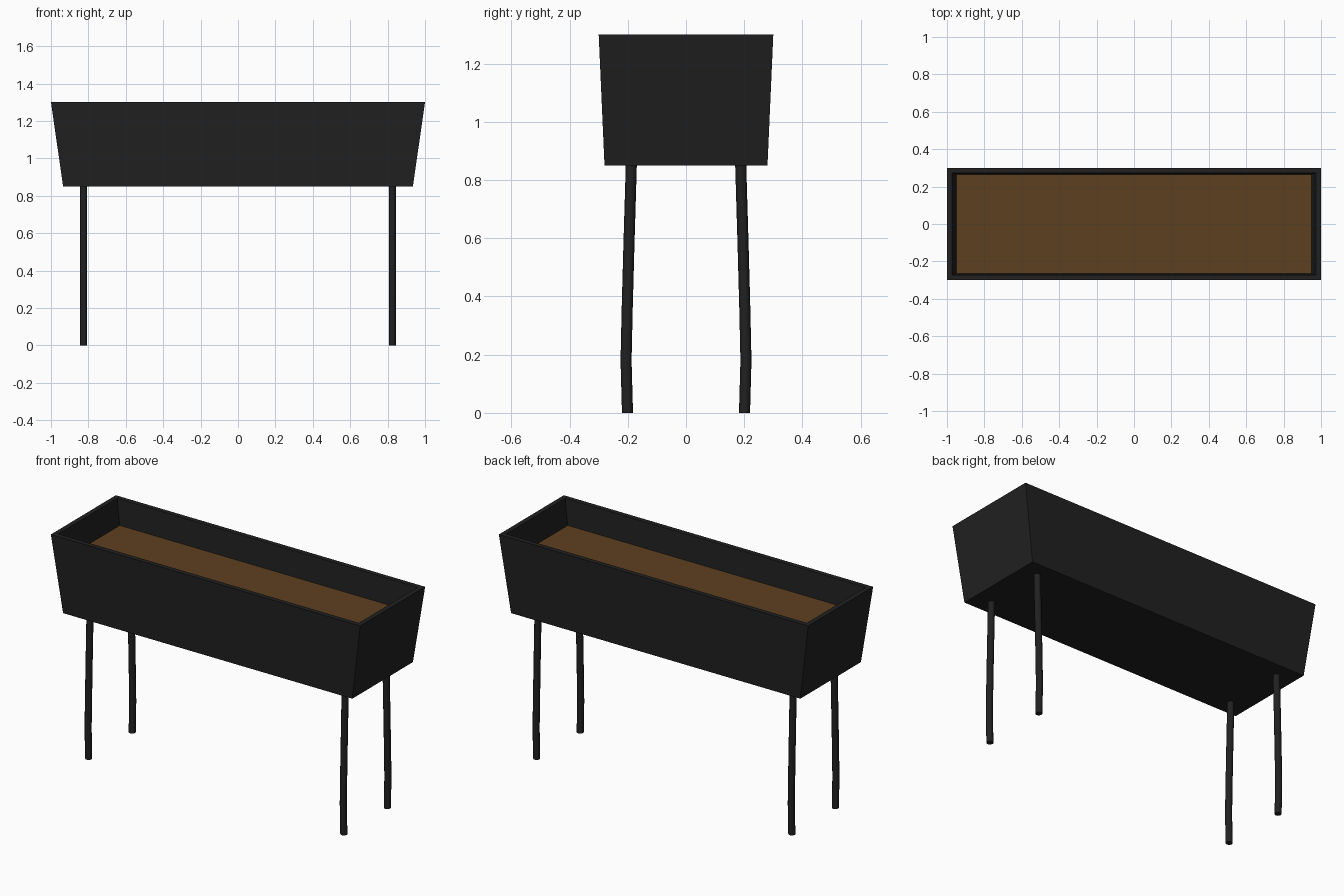
import bpy, bmesh, math
from mathutils import Vector

if "Cube" in bpy.data.objects:
    bpy.data.objects.remove(bpy.data.objects["Cube"])


def material(name, rgb):
    m = bpy.data.materials.new(name)
    m.diffuse_color = (*rgb, 1)
    m.use_nodes = True
    m.node_tree.nodes["Principled BSDF"].inputs["Base Color"].default_value = m.diffuse_color
    return m


black = material("black_metal", (0.015, 0.015, 0.015))
brown = material("soil_brown", (0.11, 0.05, 0.015))

TOP, BASE, WALL, SOIL = 1.30, 0.85, 0.028, 1.15


def finish(name, bm, mat):
    bmesh.ops.recalc_face_normals(bm, faces=bm.faces)
    me = bpy.data.meshes.new(name)
    bm.to_mesh(me)
    bm.free()
    me.materials.append(mat)
    ob = bpy.data.objects.new(name, me)
    bpy.context.collection.objects.link(ob)
    return ob


def loft(bm, rings):
    # Bridge successive vertex rings and cap both ends
    vs = [[bm.verts.new(p) for p in r] for r in rings]
    n = len(vs[0])
    for a, b in zip(vs, vs[1:]):
        for i in range(n):
            bm.faces.new((a[i], a[(i + 1) % n], b[(i + 1) % n], b[i]))
    bm.faces.new(vs[0])
    bm.faces.new(vs[-1])


def rect(z, inset=0):
    # Tapered box cross-section at height z
    t = (z - BASE) / (TOP - BASE)
    x = 0.935 + 0.065 * t - inset
    y = 0.28 + 0.02 * t - inset
    return [(-x, -y, z), (x, -y, z), (x, y, z), (-x, y, z)]


# Planter trough: outside wall, rim, inside wall down to just under the soil
bm = bmesh.new()
loft(bm, [rect(BASE), rect(TOP), rect(TOP, WALL), rect(SOIL - 0.02, WALL)])
finish("planter_box", bm, black)

# Soil filling
bm = bmesh.new()
loft(bm, [rect(SOIL - 0.02, WALL), rect(SOIL, WALL)])
finish("soil", bm, brown)

# Four slightly bowed round legs
PATH = [(0.201, 0), (0.206, 0.18), (0.202, 0.36), (0.196, 0.58), (0.188, BASE)]
SIDES, R = 12, 0.019
for sx, xn in ((-1, "left"), (1, "right")):
    for sy, yn in ((-1, "front"), (1, "back")):
        bm = bmesh.new()
        rings = []
        for y, z in PATH:
            rings.append([(sx * 0.825 + R * math.cos(a), sy * y + R * math.sin(a), z)
                          for a in (2 * math.pi * i / SIDES for i in range(SIDES))])
        loft(bm, rings)
        leg = finish(f"{yn}_{xn}_leg", bm, black)
        bpy.context.view_layer.objects.active = leg
        leg.select_set(True)
        bpy.ops.object.shade_smooth_by_angle(angle=math.radians(40))
        leg.select_set(False)
